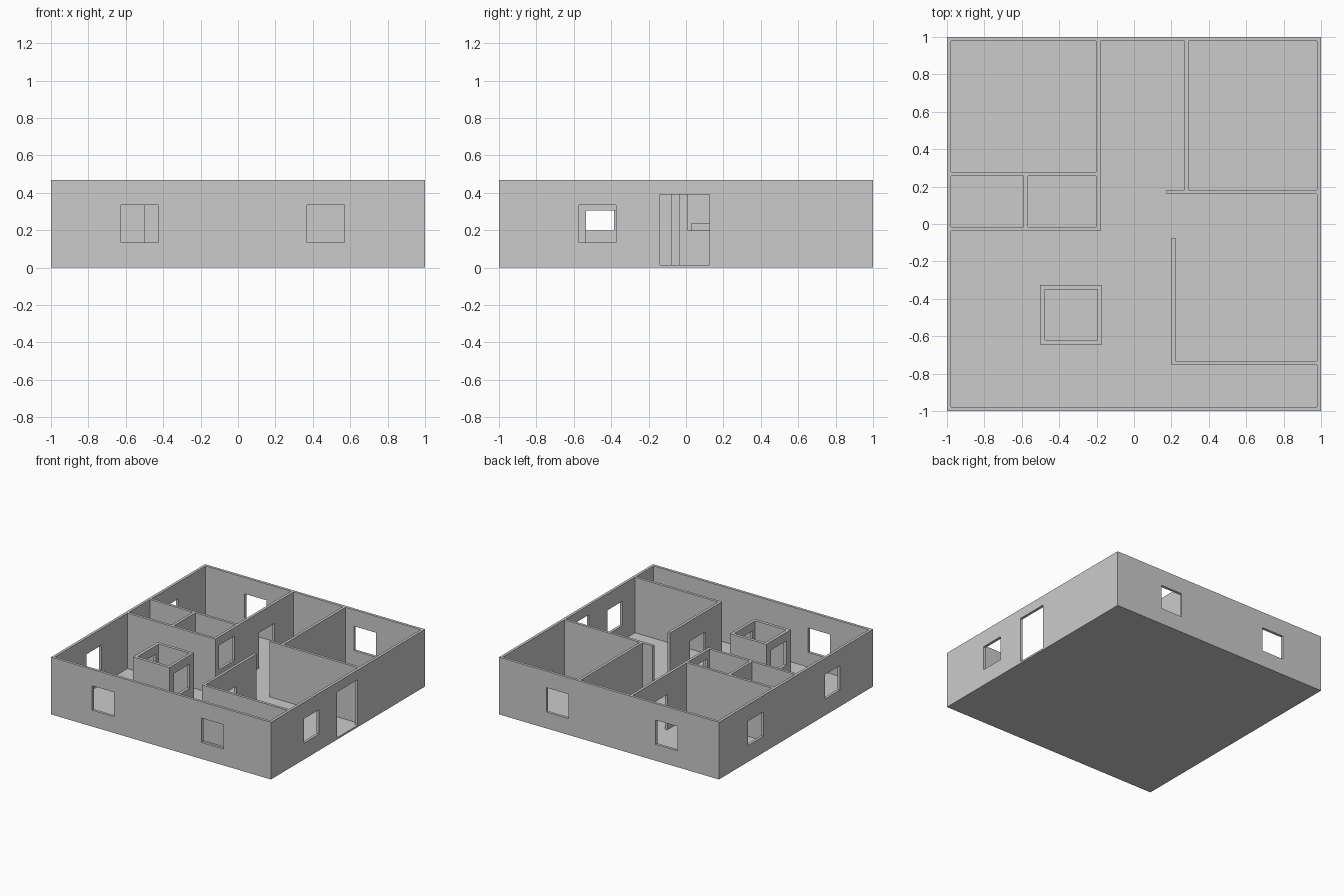
import bpy
import bmesh
from mathutils import Vector

cube = bpy.data.objects.get("Cube")
if cube:
    bpy.data.objects.remove(cube, do_unlink=True)

H = 0.47        # wall height
FLOOR = 0.015   # slab thickness
T = 0.022       # wall thickness
IN = 1 - T      # inner face of the outer walls

plaster = bpy.data.materials.new("grey_plaster")
plaster.use_nodes = True
plaster.diffuse_color = (0.6, 0.6, 0.6, 1)
plaster.node_tree.nodes["Principled BSDF"].inputs["Base Color"].default_value = (0.6, 0.6, 0.6, 1)


def box(name, x, y, z):
    """Box from its (low, high) range on each axis."""
    bm = bmesh.new()
    bmesh.ops.create_cube(bm, size=1)
    low, high = Vector((x[0], y[0], z[0])), Vector((x[1], y[1], z[1]))
    for v in bm.verts:
        v.co = (low + high) / 2 + v.co * (high - low)
    mesh = bpy.data.meshes.new(name)
    bm.to_mesh(mesh)
    bm.free()
    mesh.materials.append(plaster)
    ob = bpy.data.objects.new(name, mesh)
    bpy.context.collection.objects.link(ob)
    return ob


def cut(ob, *openings):
    """Cut box-shaped openings out of an object and bake the result."""
    cutters = []
    for x, y, z in openings:
        cutter = box("cutter", x, y, z)
        cutter.hide_render = True
        mod = ob.modifiers.new("opening", 'BOOLEAN')
        mod.operation = 'DIFFERENCE'
        mod.solver = 'EXACT'
        mod.object = cutter
        cutters.append(cutter)
    bpy.context.view_layer.update()
    deps = bpy.context.evaluated_depsgraph_get()
    mesh = bpy.data.meshes.new_from_object(ob.evaluated_get(deps))
    ob.modifiers.clear()
    ob.data = mesh
    for cutter in cutters:
        bpy.data.objects.remove(cutter, do_unlink=True)


def through(c):
    """Range that passes right through a wall at coordinate c."""
    return (c - 0.06, c + 0.06)


tall = (FLOOR, H)
window = (0.135, 0.335)

# Outer shell: slab and perimeter walls with windows and the entrance
shell = box("floor_and_outer_walls", (-1, 1), (-1, 1), (0, H))
openings = [((-IN, IN), (-IN, IN), (FLOOR, H + 0.1))]
for side in (-1, 1):
    for x in ((-0.625, -0.425), (0.37, 0.57)):
        openings.append((x, through(side), window))
    openings.append((through(side), (-0.573, -0.375), window))
openings.append((through(-1), (0.425, 0.625), window))
openings.append((through(1), (-0.14, 0.125), (FLOOR, 0.39)))
cut(shell, *openings)

# Wall between the hall and the back right rooms, with a hatch and a door
hall_wall = box("hall_wall", (-0.202, -0.18), (-0.038, IN), tall)
cut(hall_wall,
    (through(-0.19), (0.01, 0.21), (0.2, 0.4)),
    (through(-0.19), (0.53, 0.73), (FLOOR - 0.01, 0.305)))

# Two small rooms on the right
box("small_rooms_front_wall", (-IN, -0.202), (-0.038, -0.016), tall)
box("small_rooms_back_wall", (-IN, -0.202), (0.257, 0.279), tall)
divider = box("small_rooms_divider", (-0.59, -0.568), (-0.016, 0.257), tall)
cut(divider, (through(-0.58), (0.03, 0.23), (FLOOR - 0.01, 0.235)))

# Back left room
box("back_room_side_wall", (0.27, 0.292), (0.182, IN), tall)
box("back_room_front_wall", (0.175, IN), (0.16, 0.182), tall)

# Front left room
box("front_room_front_wall", (0.2, IN), (-0.755, -0.733), tall)
front_side = box("front_room_side_wall", (0.2, 0.222), (-0.733, -0.075), tall)
cut(front_side, (through(0.21), (-0.535, -0.335), (FLOOR - 0.01, 0.305)))

# Free-standing square enclosure with a window on each side
booth = box("square_enclosure", (-0.502, -0.172), (-0.645, -0.325), tall)
cut(booth,
    ((-0.477, -0.195), (-0.62, -0.35), (0, H + 0.1)),
    ((-0.6, -0.1), (-0.585, -0.385), (0.2, 0.4)))
